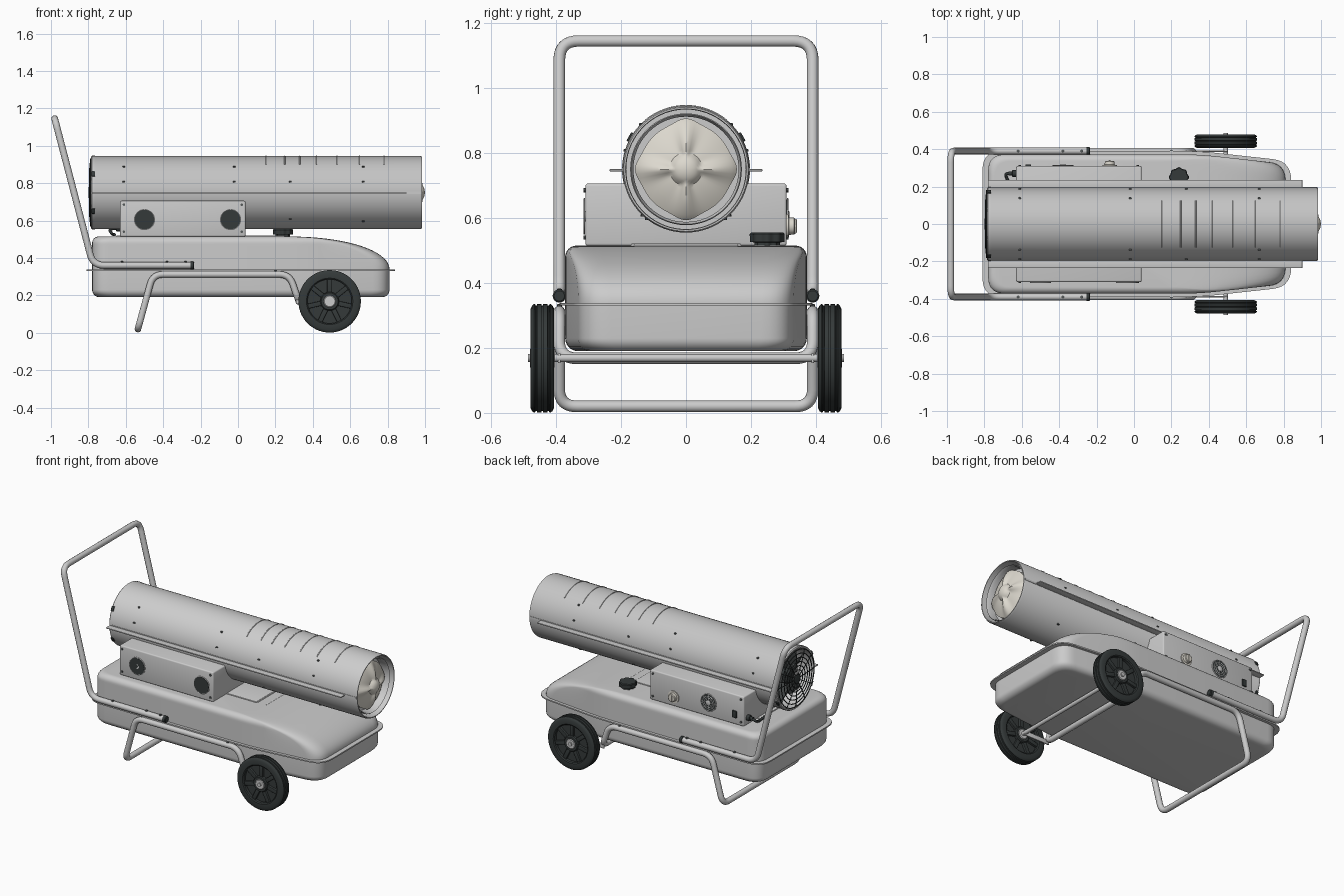
import bpy, bmesh
from math import sin, cos, pi, radians, sqrt
from mathutils import Vector, Matrix

if "Cube" in bpy.data.objects:
    bpy.data.objects.remove(bpy.data.objects["Cube"])


def material(name, rgb):
    m = bpy.data.materials.new(name)
    m.diffuse_color = (*rgb, 1)
    m.use_nodes = True
    m.node_tree.nodes["Principled BSDF"].inputs["Base Color"].default_value = m.diffuse_color
    return m


BLACK = material("black", (0.035, 0.042, 0.042))
CREAM = material("cream", (0.72, 0.69, 0.62))
DARK = material("dark_grey", (0.09, 0.10, 0.10))


def finish(name, bm, mat=None):
    bmesh.ops.recalc_face_normals(bm, faces=bm.faces)
    me = bpy.data.meshes.new(name)
    bm.to_mesh(me)
    bm.free()
    ob = bpy.data.objects.new(name, me)
    bpy.context.collection.objects.link(ob)
    if mat:
        me.materials.append(mat)
    bpy.ops.object.select_all(action='DESELECT')
    ob.select_set(True)
    bpy.context.view_layer.objects.active = ob
    bpy.ops.object.shade_smooth_by_angle(angle=radians(35))
    return ob


def loft(name, rings, mat=None, wrap=False):
    """Skin a list of equal-length closed rings, capped or wrapped on itself."""
    bm = bmesh.new()
    vs = [[bm.verts.new(p) for p in r] for r in rings]
    n = len(vs[0])
    pairs = list(zip(vs, vs[1:])) + ([(vs[-1], vs[0])] if wrap else [])
    for a, b in pairs:
        for i in range(n):
            j = (i + 1) % n
            bm.faces.new((a[i], a[j], b[j], b[i]))
    if not wrap:
        bm.faces.new(vs[0])
        bm.faces.new(vs[-1])
    return finish(name, bm, mat)


def lathe(name, profile, axis, c=(0, 0, 0), mat=None, wrap=False, seg=48):
    """Revolve (radius, height) points round an axis through c."""
    def pt(r, h, a):
        u, v = r * cos(a), r * sin(a)
        return Vector(c) + Vector({'X': (h, u, v), 'Y': (u, h, v), 'Z': (u, v, h)}[axis])
    return loft(name, [[pt(r, h, 2 * pi * i / seg) for i in range(seg)] for r, h in profile], mat, wrap)


def box(name, c, size, mat=None, bevel=0.0, rot=None):
    bm = bmesh.new()
    bmesh.ops.create_cube(bm, size=1)
    bmesh.ops.scale(bm, vec=size, verts=bm.verts)
    if bevel:
        bmesh.ops.bevel(bm, geom=bm.edges[:], offset=bevel, segments=3, profile=0.5, affect='EDGES')
    bm.transform(Matrix.Translation(c) @ (rot or Matrix()))
    return finish(name, bm, mat)


def rounded(pts, r, n=7, closed=True):
    """Round the corners of a point path."""
    pts = [Vector(p) for p in pts]
    out = []
    for i, p in enumerate(pts):
        if not closed and i in (0, len(pts) - 1):
            out.append(p)
            continue
        a, b = pts[i - 1] - p, pts[(i + 1) % len(pts)] - p
        s, e = p + a.normalized() * min(r, a.length * .45), p + b.normalized() * min(r, b.length * .45)
        for k in range(n + 1):
            t = k / n
            out.append(s * (1 - t) ** 2 + p * 2 * t * (1 - t) + e * t * t)
    return out


def tube(name, pts, radius, closed=False, mat=None, res=4):
    cu = bpy.data.curves.new(name, 'CURVE')
    cu.dimensions = '3D'
    cu.bevel_depth, cu.bevel_resolution, cu.use_fill_caps = radius, res, True
    sp = cu.splines.new('POLY')
    sp.points.add(len(pts) - 1)
    for q, p in zip(sp.points, pts):
        q.co = (*p, 1)
    sp.use_cyclic_u = closed
    ob = bpy.data.objects.new(name, cu)
    bpy.context.collection.objects.link(ob)
    if mat:
        cu.materials.append(mat)
    bpy.ops.object.select_all(action='DESELECT')
    ob.select_set(True)
    bpy.context.view_layer.objects.active = ob
    bpy.ops.object.convert(target='MESH')
    bpy.ops.object.shade_smooth_by_angle(angle=radians(50))


def circle(c, r, axis, n=40):
    ang = [2 * pi * i / n for i in range(n)]
    return [Vector(c) + Vector((0, r * cos(a), r * sin(a)) if axis == 'X' else (r * cos(a), 0, r * sin(a))) for a in ang]


# Fuel tank: plan outline tapering to the nose, stacked in z
def plan(z, x0, x1, yh, r=0.09):
    def side(x):
        return yh - max(0, x - 0.35) * 0.11
    x_mid = min(0.35, x1 - 0.1)
    half = [(x0, -yh, z), (x_mid, -yh, z), (x1, -side(x1), z)]
    return rounded(half + [(x, -y, z) for x, y, z in reversed(half)], r)


upper = [plan(0.335, -0.78, 0.81, 0.372)]
for i in range(19):
    a = i / 18 * pi / 2
    z = 0.34 + 0.175 * sin(a)
    d = max(0, z - 0.480) / 0.035
    inset = 0.035 * (1 - sqrt(max(0, 1 - d * d)))
    upper.append(plan(z, -0.78 + inset, 0.25 + 0.56 * cos(a) ** 0.91, 0.372 - inset))
loft("tank_upper", upper)
lower = []
for i in range(8):
    a = i / 7 * pi / 2
    s = 0.04 * (1 - cos(a))
    lower.append(plan(0.23 - 0.04 * sin(a), -0.78 + s, 0.81 - s, 0.372 - s))
loft("tank_lower", [plan(0.335, -0.78, 0.81, 0.372)] + lower)
loft("tank_seam", [plan(z, -0.81, 0.84, 0.39, 0.1) for z in (0.331, 0.339)])
for i in range(6):
    box("tank_rib", (0.13 + 0.06 * i, 0, 0.516 - 0.0006 * i * i), (0.012, 0.32, 0.01), None, 0.003)

# Barrel shell with side flanges
ZB = 0.75
lathe("barrel", [(.192, -.785), (.197, -.78), (.197, -.765), (.195, -.76), (.195, .975), (.191, .985),
                 (.186, .985), (.184, .975), (.184, -.785)], 'X', (0, 0, ZB), None, True, 72)
for s in (-1, 1):
    box("barrel_flange", (0.06, s * 0.213, 0.747), (1.68, 0.044, 0.007), None, 0.002)
    box("barrel_seam", (0.1, s * 0.194, 0.749), (1.76, 0.006, 0.012))
for x in (0.15, 0.25, 0.33, 0.42, 0.53, 0.65, 0.78):
    tube("barrel_rib", [(x, 0.195 * cos(t), ZB + 0.195 * sin(t)) for t in
                        [radians(50 + 5 * k) for k in range(17)]], 0.003, res=2)
for x, angles in ((-.61, (45, 17, -52)), (-.02, (45, 17)), (.28, (17, -47)), (.67, (45, 17, -52))):
    for a in angles:
        for t in (radians(a), pi - radians(a)):
            lathe("barrel_screw", [(.007, -.003), (.007, .003), (.004, .005)], 'Z',
                  (x, .195 * cos(t), ZB + .195 * sin(t)), DARK, seg=10)

# Outlet: bulkhead, inner drum and four-ridged burner cone
lathe("outlet_bulkhead", [(.185, .90), (.185, .91)], 'X', (0, 0, ZB))
lathe("outlet_drum", [(.172, .90), (.172, .962), (.169, .966), (.162, .95), (.162, .90)], 'X', (0, 0, ZB), None, True, 64)
cone = []
for k in range(21):
    q = 1 - k / 20 * 0.99
    ring = []
    for i in range(64):
        a = 2 * pi * i / 64
        c = abs(cos(2 * a)) ** 8
        r = q * (0.143 + 0.014 * c)
        bump = 0.024 * sqrt(max(0, 1 - (r / 0.047) ** 2))
        ridge = 0.016 * c * sin(pi * min(1, q)) ** 0.7
        ring.append((0.935 + 0.04 * (1 - q * q) + max(bump, ridge), r * cos(a), ZB + r * sin(a)))
    cone.append(ring)
cone.insert(0, [(0.905, y, z) for x, y, z in cone[0]])
loft("burner_cone", cone, CREAM)

# Inlet: bulkhead, fan and wire guard
lathe("inlet_bulkhead", [(.185, -.66), (.185, -.65)], 'X', (0, 0, ZB), DARK)
lathe("fan_hub", [(.045, -.66), (.045, -.735), (.035, -.745)], 'X', (0, 0, ZB), BLACK, seg=32)
for k in range(5):
    rot = Matrix.Rotation(2 * pi * k / 5, 4, 'X') @ Matrix.Translation((0, 0, .1)) @ Matrix.Rotation(radians(30), 4, 'Z')
    box("fan_blade", (-.71, 0, ZB), (.005, .085, .13), DARK, 0, rot)
for k, r in enumerate((.03, .055, .08, .105, .13, .155, .18)):
    tube("guard_ring", circle((-.795 + .00008 * k ** 2.5, 0, ZB), r, 'X'), 0.003, True, BLACK, 1)
for k in range(12):
    a = 2 * pi * k / 12
    tube("guard_spoke", [(x, r * cos(a), ZB + r * sin(a)) for x, r in ((-.792, .03), (-.79, .13), (-.782, .19))],
         0.003, False, BLACK, 1)
lathe("guard_centre", [(.03, -.79), (.03, -.796), (.022, -.799)], 'X', (0, 0, ZB), BLACK, seg=32)
for a in (30, 150, 210, 330):
    t = radians(a)
    box("guard_clip", (-.774, .197 * cos(t), ZB + .197 * sin(t)), (.018, .012, .03), BLACK, .002,
        Matrix.Rotation(t, 4, 'X'))

# Control box with vents, knob and switch
box("control_box", (-.295, 0, .61), (.67, .62, .192), None, 0.008)
box("box_foot_plate", (-.2, 0, .516), (.9, .34, .01), None, .003)


def vent(x, y):
    s = 1 if y > 0 else -1
    c = (x, y + s * .003, .605)
    lathe("vent_backing", [(.052, -.003), (.052, .001)], 'Y', c, BLACK, seg=32)
    for r in (.054, .041, .029):
        tube("vent_ring", circle(c, r, 'Y', 32), .0028, True, None, 1)
    lathe("vent_hub", [(.016, -.003), (.016, .004), (.012, .006)], 'Y' , c, None, seg=24)
    for k in range(8):
        a = 2 * pi * k / 8
        tube("vent_spoke", [(x + r * cos(a), c[1], .605 + r * sin(a)) for r in (.014, .054)], .0025, False, None, 1)


for x, y in ((-.5, -.31), (-.04, -.31), (-.38, .31)):
    vent(x, y)
lathe("thermostat_dial", [(.038, .308), (.038, .316), (.027, .317), (.026, .333), (.022, .336)], 'Y',
      (-.13, 0, .575), CREAM, seg=32)
box("thermostat_grip", (-.13, .335, .575), (.01, .012, .044), CREAM, .002)
box("power_switch", (-.565, .312, .58), (.03, .012, .045), BLACK, .003)
for y in (-.312, .312):
    for x in (-.61, .02):
        for z in (.54, .685):
            lathe("box_screw", [(.007, -.003), (.007, .003), (.004, .004)], 'Y', (x, y, z), DARK, seg=10)
lathe("cable_gland", [(.018, -.63), (.018, -.65), (.011, -.652), (.011, -.67)], 'X', (0, .27, .56), BLACK, seg=20)
tube("power_cable", rounded([(-.66, .27, .56), (-.69, .27, .55), (-.67, .22, .525), (-.66, .12, .525)], .03, 5, False),
     .008, False, BLACK, 2)

# Fuel cap with grip lobes
cap = [[((r + .003 * cos(8 * a)) * cos(a) + .24, (r + .003 * cos(8 * a)) * sin(a) + .25, z)
        for a in [2 * pi * i / 64 for i in range(64)]]
       for r, z in ((.036, .505), (.036, .525), (.05, .526), (.051, .55), (.047, .555))]
loft("fuel_cap", cap, BLACK)

# Tubular frame: push handle and leg loop
h = [(-.24, .39, .36), (-.775, .39, .36), (-.98, .39, 1.145)]
tube("handle", rounded(h + [(x, -y, z) for x, y, z in reversed(h)], .06, 8, False), .018)
g = [(-.535, .39, .02), (-.455, .39, .312), (.275, .39, .312), (.325, .39, .168)]
tube("leg_frame", rounded(g + [(x, -y, z) for x, y, z in reversed(g)], .055, 8), .018, True)
lathe("axle", [(.012, -.487), (.012, .487)], 'Y', (.49, 0, .169), None, seg=20)
for s in (-1, 1):
    lathe("handle_end_cap", [(.0205, -.255), (.0205, -.238), (.016, -.234)], 'X', (0, s * .39, .36), BLACK, seg=24)
    box("axle_bracket", (.405, s * .39, .168), (.19, .008, .03), None, .003)
    for x in (-.62, -.38, -.28, .2):
        lathe("frame_screw", [(.008, 0), (.008, .021), (.005, .023)], 'Z',
              (x, s * .39, .36 if x < -.25 else .312), DARK, seg=10)

# Wheels: grooved tyre, recessed web, spokes and hub
for s in (-1, 1):
    c = (.49, s * .4425, .168)
    tyre = [(.118, -.03), (.124, -.035), (.152, -.0365), (.163, -.031)]
    for y in (-.019, 0, .019):
        tyre += [(.167, y - .007), (.167, y - .003), (.162, y - .002), (.162, y + .002), (.167, y + .003), (.167, y + .007)]
    tyre += [(.163, .031), (.152, .0365), (.124, .035), (.118, .03)]
    lathe("tyre", tyre, 'Y', c, BLACK, True, 56)
    lathe("wheel_web", [(.12, -.012), (.12, .012)], 'Y', c, BLACK)
    lathe("wheel_boss", [(.045, -.034), (.05, -.028), (.05, .028), (.045, .034)], 'Y', c, BLACK, seg=36)
    lathe("wheel_hub", [(.028, -.037), (.032, -.034), (.032, .034), (.028, .037)], 'Y', c, None, seg=32)
    for k in range(7):
        rot = Matrix.Rotation(2 * pi * k / 7, 4, 'Y') @ Matrix.Translation((0, 0, .082))
        box("wheel_spoke", c, (.026, .052, .08), BLACK, .003, rot)
